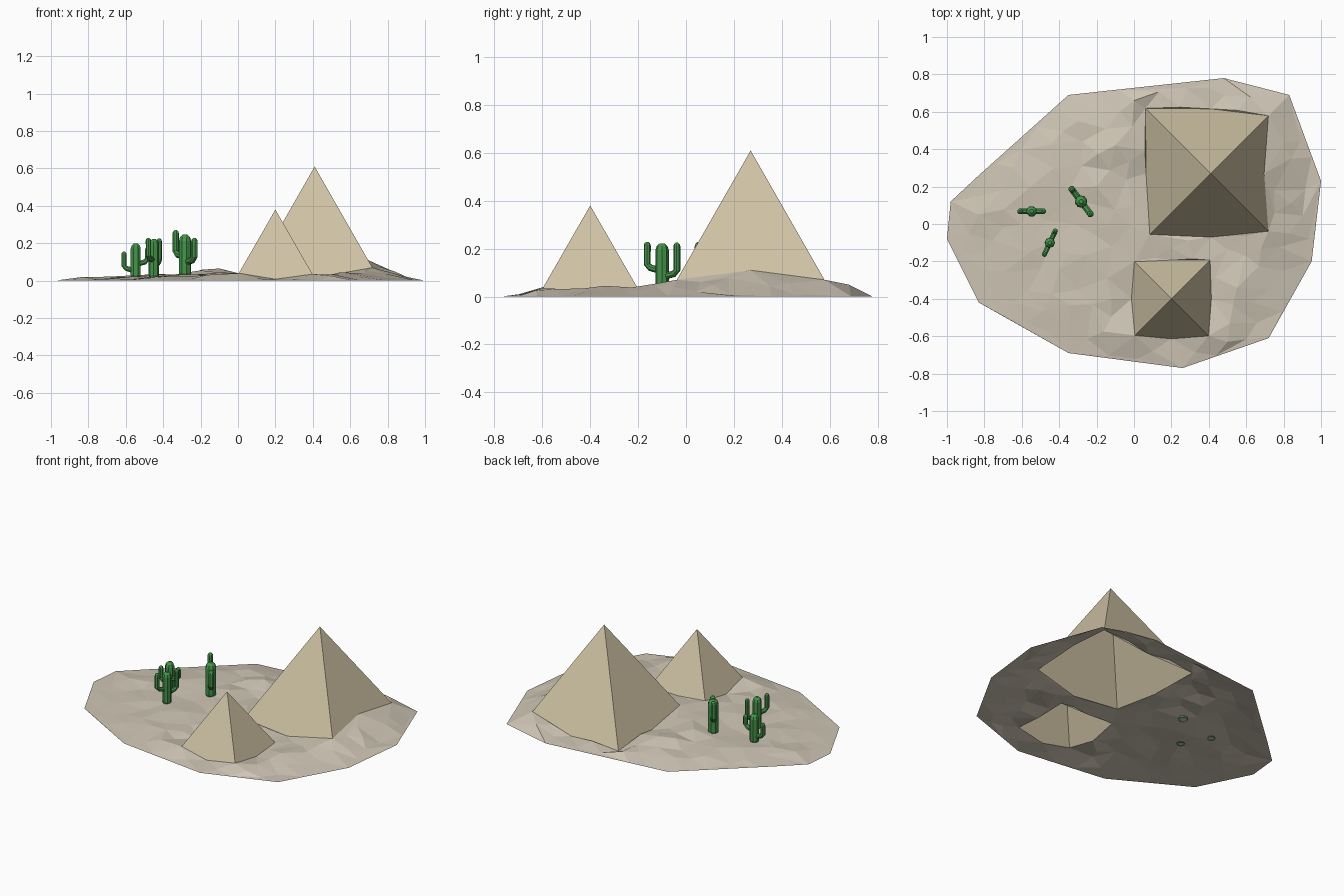
import bpy, math, random
from mathutils import Vector, geometry

if "Cube" in bpy.data.objects:
    bpy.data.objects.remove(bpy.data.objects["Cube"])

random.seed(7)


def material(name, rgb):
    m = bpy.data.materials.new(name)
    m.diffuse_color = (*rgb, 1)
    m.use_nodes = True
    m.node_tree.nodes["Principled BSDF"].inputs["Base Color"].default_value = m.diffuse_color
    return m


def add_mesh(name, verts, faces, mat):
    me = bpy.data.meshes.new(name)
    me.from_pydata([tuple(v) for v in verts], [], faces)
    me.materials.append(mat)
    me.update()
    ob = bpy.data.objects.new(name, me)
    bpy.context.collection.objects.link(ob)
    return ob


sand = material("sand", (0.62, 0.56, 0.46))
stone = material("stone", (0.62, 0.54, 0.37))
green = material("cactus_green", (0.06, 0.30, 0.07))

# Pyramids: open shells whose lower edge follows the sand
DIRS = [(-1, -1), (0, -1), (1, -1), (1, 0), (1, 1), (0, 1), (-1, 1), (-1, 0)]


def pyramid(name, apex, slope, heights):
    ring = []
    for (dx, dy), z in zip(DIRS, heights):
        h = (apex[2] - z) / slope
        ring.append(Vector((apex[0] + dx * h, apex[1] + dy * h, z)))
    add_mesh(name, ring + [Vector(apex)], [(i, (i + 1) % 8, 8) for i in range(8)], stone)
    return ring


rings = [
    pyramid("large_pyramid", (0.41, 0.27, 0.61), 1.75,
            [0.04, 0.015, 0.07, 0.11, 0.07, 0.005, 0.0, 0.005]),
    pyramid("small_pyramid", (0.20, -0.40, 0.38), 1.74,
            [0.04, 0.008, 0.035, 0.008, 0.02, 0.02, 0.035, 0.008]),
]

# Sand: convex outline at ground level plus known dune heights
outline = [(-0.98, 0.12), (-0.83, 0.26), (-0.35, 0.69), (0.48, 0.78), (0.83, 0.69), (1, 0.23),
           (0.95, -0.20), (0.72, -0.61), (0.26, -0.77), (-0.35, -0.69), (-0.83, -0.42), (-1, -0.08)]
dunes = [(-0.83, 0.05, 0.02), (-0.10, 0.42, 0.065), (-0.43, 0.3, 0.035), (0, 0.1, 0.04),
         (-0.28, 0.12, 0.03), (-0.55, 0.07, 0.018), (-0.45, -0.1, 0.02), (0.84, 0.35, 0.045),
         (0.83, -0.05, 0.04), (0.2, -0.13, 0.03), (0.55, -0.34, 0.045), (0.72, -0.35, 0.02),
         (-0.3, -0.35, 0.02), (-0.6, -0.25, 0.012), (-0.12, -0.4, 0.03), (-0.12, -0.12, 0.03),
         (0.1, -0.68, 0.012), (0.5, -0.63, 0.025), (0.62, 0.68, 0.05), (-0.3, 0.55, 0.03),
         (-0.65, 0.3, 0.015), (-0.2, 0.2, 0.055), (-0.33, 0, 0.02), (0, 0.66, 0.03)]


def inside(p, poly):
    hit = False
    for a, b in zip(poly, poly[1:] + poly[:1]):
        if (a[1] > p[1]) != (b[1] > p[1]):
            if p[0] < a[0] + (p[1] - a[1]) * (b[0] - a[0]) / (b[1] - a[1]):
                hit = not hit
    return hit


pts = [Vector((x, y, 0)) for x, y in outline] + rings[0] + rings[1]
pts += [Vector(d) for d in dunes]
known = list(pts)
for _ in range(3000):
    p = Vector((random.uniform(-1, 1), random.uniform(-0.78, 0.78), 0))
    if not inside(p, outline) or any(inside(p, r) for r in rings):
        continue
    if min((p - q).xy.length for q in pts) < 0.09:
        continue
    w = [1 / (p - q).xy.length ** 3 for q in known]
    z = sum(a * q.z for a, q in zip(w, known)) / sum(w)
    rim = min((p.xy - geometry.intersect_point_line(p.xy, Vector(a), Vector(b))[0].xy).length
              for a, b in zip(outline, outline[1:] + outline[:1]))
    p.z = max(0.001, (z + random.uniform(-0.009, 0.009)) * min(1, rim / 0.12))
    pts.append(p)

edges = [(12 + 8 * k + i, 12 + 8 * k + (i + 1) % 8) for k in range(2) for i in range(8)]
res = geometry.delaunay_2d_cdt([p.xy for p in pts], edges, [], 0, 1e-5)
verts = [Vector((v.x, v.y, pts[o[0]].z if o else 0)) for v, o in zip(res[0], res[3])]
faces = []
for f in res[2]:
    c = sum((verts[i] for i in f), Vector()) / len(f)
    if not any(inside(c, r) for r in rings):
        faces.append(list(f))
add_mesh("sand_ground", verts, faces, sand)


# Cacti: octagonal tubes swept in a vertical plane
def sweep(path, base, ang, verts, faces, n=8):
    d = Vector((math.cos(ang), math.sin(ang), 0))
    side = Vector((-d.y, d.x, 0))
    cs = [base + d * s + Vector((0, 0, z)) for s, z, r in path]
    start = len(verts)
    for k, (s, z, r) in enumerate(path):
        t = (cs[min(k + 1, len(cs) - 1)] - cs[max(k - 1, 0)]).normalized()
        up = t.cross(side)
        for i in range(n):
            a = 2 * math.pi * (i + 0.5) / n
            verts.append(cs[k] + (side * math.cos(a) + up * math.sin(a)) * r)
    for k in range(len(path) - 1):
        for i in range(n):
            j = (i + 1) % n
            a = start + k * n
            faces.append((a + i, a + j, a + n + j, a + n + i))
    faces.append([start + (len(path) - 1) * n + i for i in range(n)])


def dome(s, top, r):
    return [(s, top - r, r), (s, top - 0.4 * r, r * 0.8), (s, top, r * 0.35)]


def cactus(name, x, y, ground, top, r, ang, reach, ra, arms):
    verts, faces = [], []
    base = Vector((x, y, 0))
    sweep([(0, ground, r * 0.8), (0, ground + 0.015, r)] + dome(0, top, r),
          base, ang, verts, faces)
    for k, (elbow, tip) in enumerate(arms):
        path = [(r * 0.5, elbow - 0.01, ra), (reach - ra, elbow, ra),
                (reach, elbow + ra, ra)] + dome(reach, tip, ra)
        sweep(path, base, ang + k * math.pi, verts, faces)
    add_mesh(name, verts, faces, green)


cactus("tall_cactus", -0.283, 0.12, 0.025, 0.247, 0.034, math.radians(127), 0.083, 0.018,
       [(0.14, 0.27), (0.11, 0.228)])
cactus("left_cactus", -0.547, 0.068, 0.015, 0.20, 0.029, math.pi, 0.063, 0.015,
       [(0.065, 0.155), (0.1, 0.178)])
cactus("front_cactus", -0.45, -0.10, 0.015, 0.222, 0.028, math.radians(245), 0.068, 0.0145,
       [(0.12, 0.228), (0.095, 0.225)])
